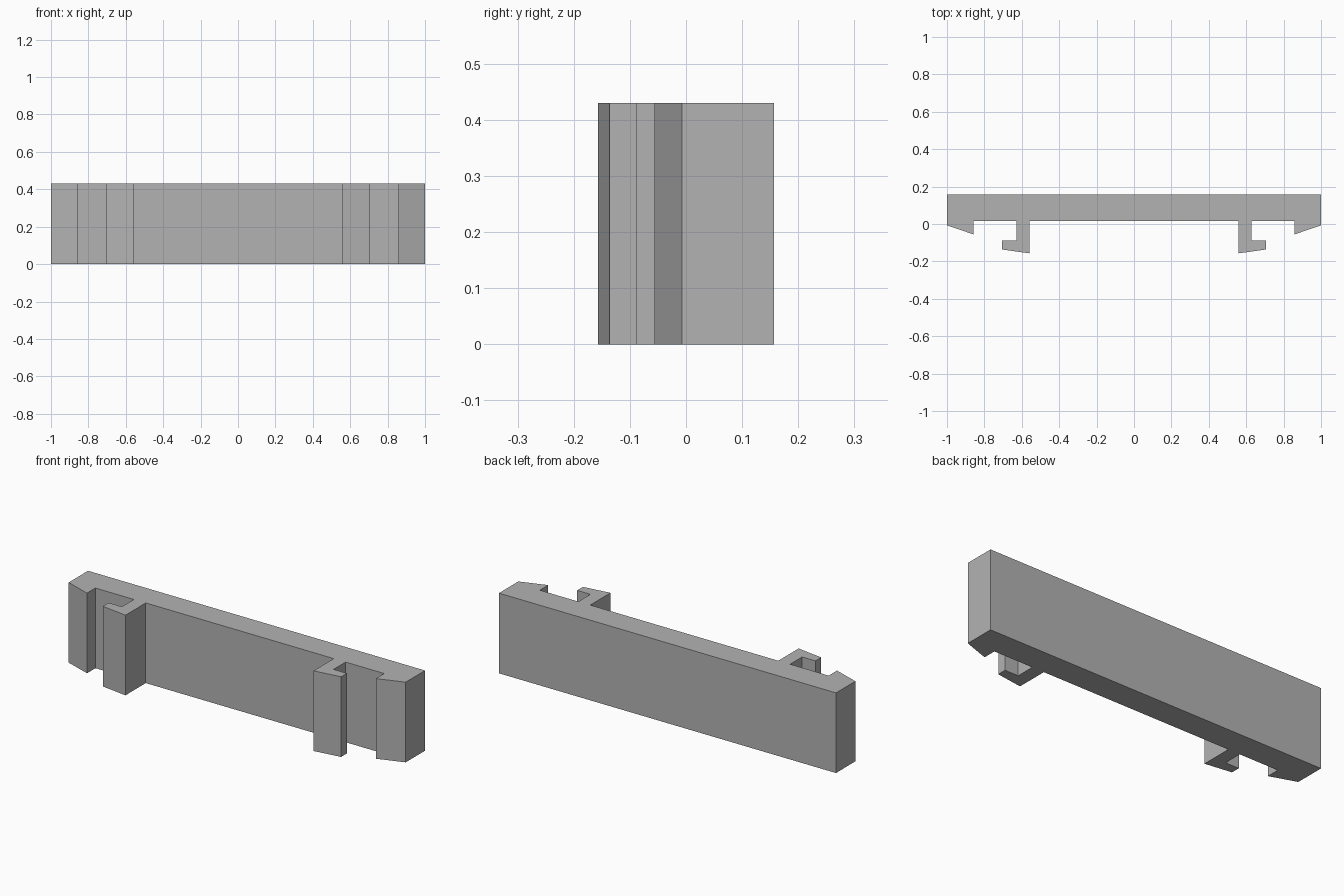
import bpy
import bmesh

cube = bpy.data.objects.get("Cube")
if cube:
    bpy.data.objects.remove(cube, do_unlink=True)

HEIGHT = 0.43

grey = bpy.data.materials.new("plain grey")
grey.use_nodes = True
colour = (0.45, 0.45, 0.45, 1)
grey.diffuse_color = colour
grey.node_tree.nodes["Principled BSDF"].inputs["Base Color"].default_value = colour

# Left half of the rail outline, from the back corner round to the inner hook
half = [
    (1.0, 0.157), (1.0, -0.007), (0.857, -0.056), (0.857, 0.015),   # end lip
    (0.628, 0.015), (0.628, -0.087), (0.707, -0.087),               # hook recess
    (0.707, -0.136), (0.558, -0.157), (0.558, 0.015),               # hook nose and stem
]
outline = half + [(-x, y) for x, y in reversed(half)]

# Extrude the mirrored outline upward into one solid
bm = bmesh.new()
base = bm.faces.new([bm.verts.new((x, y, 0)) for x, y in outline])
top = bmesh.ops.extrude_face_region(bm, geom=[base], use_keep_orig=True)
bmesh.ops.translate(
    bm, vec=(0, 0, HEIGHT),
    verts=[g for g in top["geom"] if isinstance(g, bmesh.types.BMVert)],
)
bmesh.ops.recalc_face_normals(bm, faces=bm.faces)

mesh = bpy.data.meshes.new("clip_rail")
bm.to_mesh(mesh)
bm.free()
mesh.materials.append(grey)
rail = bpy.data.objects.new("clip_rail", mesh)
bpy.context.collection.objects.link(rail)
